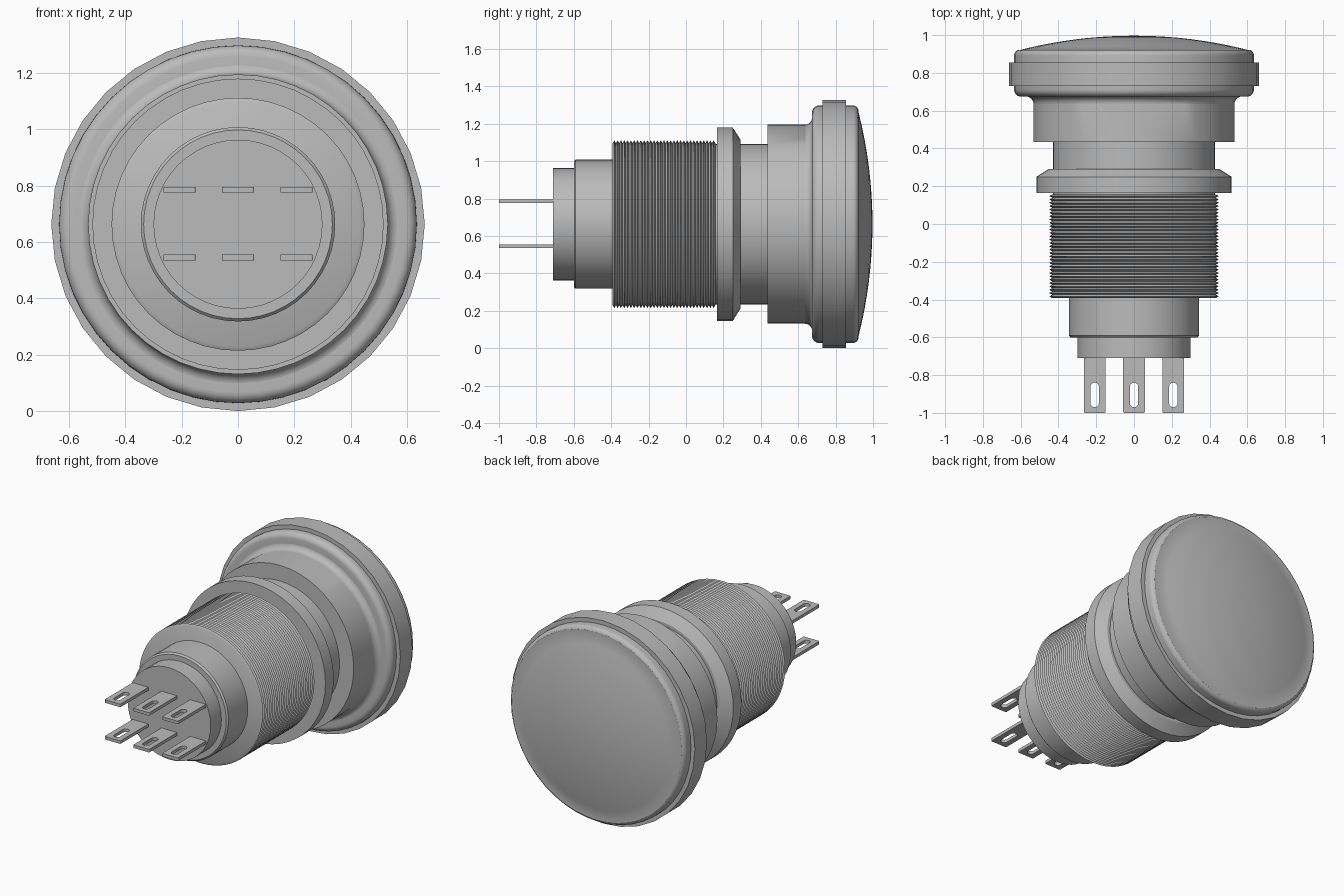
import bpy, bmesh, math
from mathutils import Vector

AXIS_Z = 0.663
cube = bpy.data.objects.get("Cube")
if cube:
    bpy.data.objects.remove(cube, do_unlink=True)

grey = bpy.data.materials.new("plain grey")
grey.use_nodes = True
colour = (0.5, 0.5, 0.5, 1)
grey.diffuse_color = colour
grey.node_tree.nodes["Principled BSDF"].inputs["Base Color"].default_value = colour


def finish(name, bm, smooth=True):
    bmesh.ops.recalc_face_normals(bm, faces=bm.faces)
    mesh = bpy.data.meshes.new(name)
    bm.to_mesh(mesh)
    bm.free()
    mesh.materials.append(grey)
    obj = bpy.data.objects.new(name, mesh)
    bpy.context.collection.objects.link(obj)
    if smooth:
        bpy.ops.object.select_all(action="DESELECT")
        obj.select_set(True)
        bpy.context.view_layer.objects.active = obj
        bpy.ops.object.shade_smooth_by_angle(angle=math.radians(30))
    return obj


def lathe(name, profile, sides=48):
    """Spin (radius, y) points about the long axis and cap both ends."""
    bm = bmesh.new()
    rings = []
    for r, y in profile:
        rings.append([bm.verts.new((r * math.cos(a), y, AXIS_Z + r * math.sin(a)))
                      for a in (2 * math.pi * i / sides for i in range(sides))])
    for low, high in zip(rings, rings[1:]):
        for i in range(sides):
            j = (i + 1) % sides
            bm.faces.new((low[i], low[j], high[j], high[i]))
    bm.faces.new(rings[0])
    bm.faces.new(rings[-1])
    return finish(name, bm)


def arc(r, y, radius, start, end, steps=6):
    """Rounded corner in the profile, angles in degrees."""
    angles = [math.radians(start + (end - start) * i / steps) for i in range(steps + 1)]
    return [(r + radius * math.cos(a), y + radius * math.sin(a)) for a in angles]


# Stepped rear housing
lathe("terminal_base", [(0.30, -0.71), (0.30, -0.59)])
lathe("rear_housing", [(0.335, -0.60), (0.345, -0.59), (0.345, -0.38)])

# Threaded barrel with fine ridges
pitch, count, start = 0.0177, 31, -0.392
thread = [(0.433, start)]
for i in range(count):
    thread += [(0.449, start + (i + 0.5) * pitch), (0.433, start + (i + 1) * pitch)]
lathe("threaded_barrel", thread)

# Chamfered ring nut and neck
lathe("ring_nut", [(0.517, 0.165), (0.517, 0.25), (0.45, 0.292)])
lathe("neck", [(0.43, 0.14), (0.43, 0.45)])

# Collar flaring into the button
lathe("collar", [(0.532, 0.435), (0.532, 0.635)] + arc(0.572, 0.635, 0.04, 180, 90)
      + [(0.572, 0.70)])

# Mushroom button with a shallow dome
dome_radius = 2.45
dome = []
for i in range(9):
    r = 0.605 * (1 - i / 8) + 0.004
    dome.append((r, 0.997 - dome_radius + math.sqrt(dome_radius ** 2 - r * r)))
lathe("button", [(0.55, 0.674)] + arc(0.597, 0.712, 0.038, -90, 0)
      + arc(0.605, 0.892, 0.03, 0, 75) + dome)

# Rim band around the button
lathe("rim_band", [(0.663, 0.73), (0.663, 0.855)], 32)


def outline(half_width, y0, y1, rounding, steps=6):
    """Rounded rectangle in the terminal plane."""
    points = []
    for k, (sx, y) in enumerate(((1, y1 - rounding), (-1, y1 - rounding),
                                 (-1, y0 + rounding), (1, y0 + rounding))):
        for i in range(steps + 1):
            a = math.pi / 2 * (k + i / steps)
            points.append((sx * (half_width - rounding) + rounding * math.cos(a),
                           y + rounding * math.sin(a)))
    return points


def terminal(name, x, z):
    """Thin blade with a slot through its tip."""
    curve = bpy.data.curves.new(name, "CURVE")
    curve.dimensions = "2D"
    curve.fill_mode = "BOTH"
    curve.extrude = 0.01
    for points in (outline(0.057, -1.0, -0.70, 0.006), outline(0.022, -0.97, -0.84, 0.0215)):
        spline = curve.splines.new("POLY")
        spline.points.add(len(points) - 1)
        for p, (px, py) in zip(spline.points, points):
            p.co = (px, py, 0, 1)
        spline.use_cyclic_u = True
    helper = bpy.data.objects.new(name + "_outline", curve)
    bpy.context.collection.objects.link(helper)
    bpy.context.view_layer.update()
    bm = bmesh.new()
    bm.from_mesh(helper.to_mesh())
    helper.to_mesh_clear()
    bpy.data.objects.remove(helper, do_unlink=True)
    bmesh.ops.remove_doubles(bm, verts=bm.verts, dist=0.0001)
    bmesh.ops.translate(bm, verts=bm.verts, vec=Vector((x, 0, z)))
    finish(name, bm)


# Two rows of three terminals
for row, dz in (("upper", 0.122), ("lower", -0.118)):
    for side, x in (("left", 0.208), ("middle", 0), ("right", -0.208)):
        terminal(f"{row}_{side}_terminal", x, AXIS_Z + dz)
